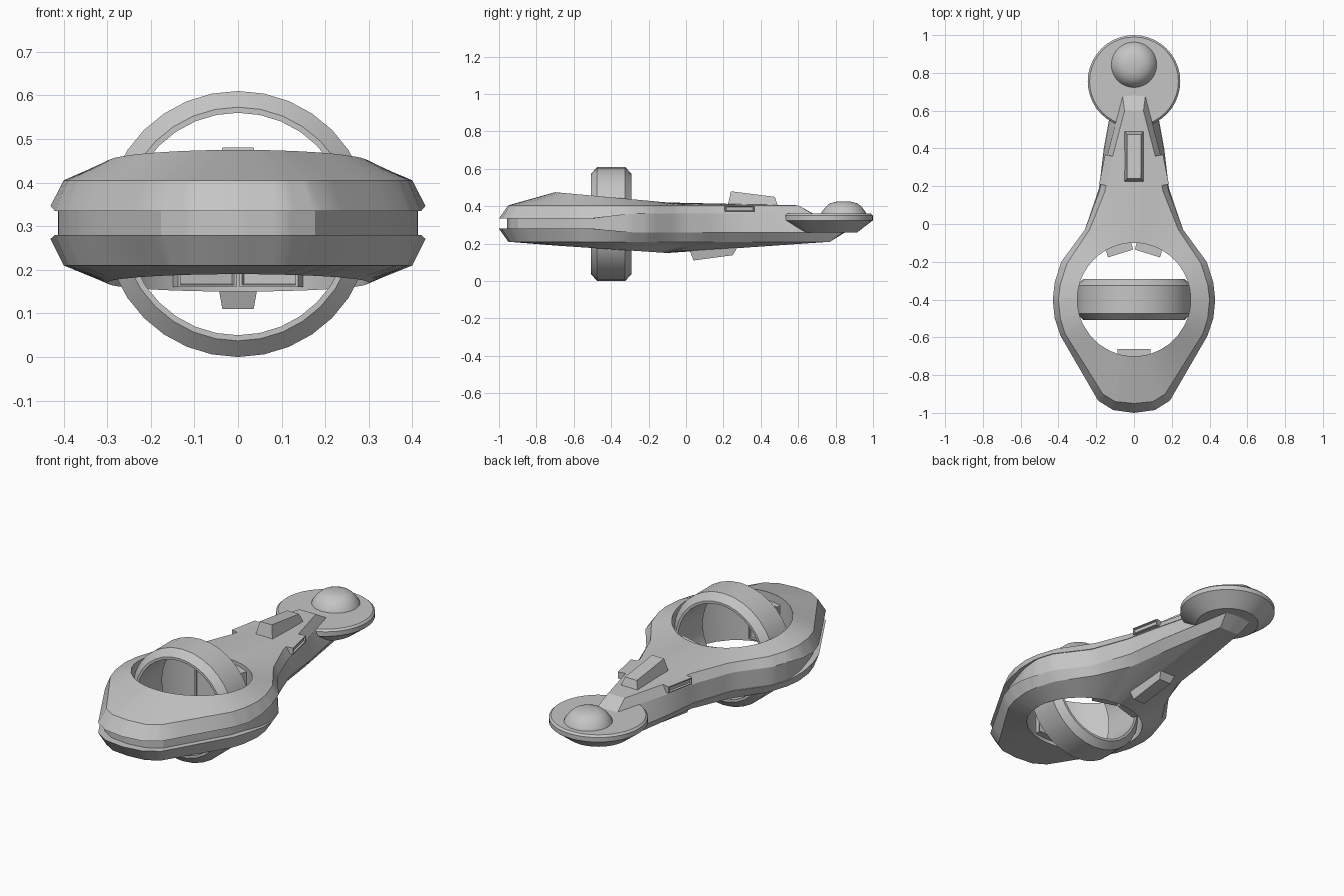
import bpy, bmesh, math
from mathutils import Matrix, Vector

cube = bpy.data.objects.get("Cube")
if cube:
    bpy.data.objects.remove(cube, do_unlink=True)

GREY = (0.56, 0.56, 0.56, 1)
grey = bpy.data.materials.new("hull grey")
grey.use_nodes = True
grey.diffuse_color = GREY
grey.node_tree.nodes["Principled BSDF"].inputs["Base Color"].default_value = GREY


def finish(name, bm, smooth=None):
    bmesh.ops.recalc_face_normals(bm, faces=bm.faces)
    mesh = bpy.data.meshes.new(name)
    bm.to_mesh(mesh)
    bm.free()
    mesh.materials.append(grey)
    ob = bpy.data.objects.new(name, mesh)
    bpy.context.collection.objects.link(ob)
    if smooth:
        bpy.ops.object.select_all(action='DESELECT')
        ob.select_set(True)
        bpy.context.view_layer.objects.active = ob
        bpy.ops.object.shade_smooth_by_angle(angle=math.radians(smooth))
    return ob


def bridge(bm, loops, wrap=False):
    """Join matching closed loops of points with quads."""
    rows = [[bm.verts.new(p) for p in loop] for loop in loops]
    n = len(rows[0])
    pairs = list(zip(rows, rows[1:])) + ([(rows[-1], rows[0])] if wrap else [])
    for a, b in pairs:
        for i in range(n):
            j = (i + 1) % n
            bm.faces.new((a[i], a[j], b[j], b[i]))
    return rows


def lathe(name, profile, centre, axis='Z', segs=40, wrap=False, smooth=30):
    """Turn (radius, height) points around an axis."""
    bm = bmesh.new()
    loops = []
    for r, h in profile:
        ring = [(r * math.cos(math.tau * i / segs), r * math.sin(math.tau * i / segs), h)
                for i in range(segs)]
        loops.append(ring)
    rows = bridge(bm, loops, wrap)
    if not wrap:
        bm.faces.new(rows[0])
        bm.faces.new(rows[-1])
    turn = Matrix.Rotation(math.pi / 2, 4, 'X') if axis == 'Y' else Matrix()
    bmesh.ops.transform(bm, matrix=Matrix.Translation(centre) @ turn, verts=bm.verts)
    return finish(name, bm, smooth)


def wedge(name, base, top):
    """Block with base and top given as (half width, y front, y back, z front, z back)."""
    bm = bmesh.new()
    bmesh.ops.create_cube(bm, size=2)
    for v in bm.verts:
        w, y0, y1, z0, z1 = top if v.co.z > 0 else base
        back = v.co.y > 0
        v.co = (w * v.co.x, y1 if back else y0, z1 if back else z0)
    return finish(name, bm)


def panel(name, centre, size, angle, face, depth):
    """Bevelled box with one recessed face."""
    bm = bmesh.new()
    bmesh.ops.create_cube(bm, size=1)
    bmesh.ops.scale(bm, vec=size, verts=bm.verts)
    bm.normal_update()
    front = [f for f in bm.faces if f.normal.dot(Vector(face)) > 0.9]
    bmesh.ops.inset_region(bm, faces=front, thickness=0.008)
    bmesh.ops.inset_region(bm, faces=front, thickness=0.003, depth=-depth)
    m = Matrix.Translation(centre) @ Matrix.Rotation(angle, 4, 'Z')
    bmesh.ops.transform(bm, matrix=m, verts=bm.verts)
    return finish(name, bm)


# Hull plan outlines, right half from the nose to the tail
HOLE_Y, HOLE_R = -0.4, 0.3
body = [(0, -1), (.11, -.985), (.19, -.935), (.39, -.59), (.42, -.5), (.43, -.4),
        (.42, -.31), (.385, -.2), (.26, -.03)]
body_in = [(0, -.95), (.1, -.94), (.165, -.9), (.365, -.58), (.39, -.5), (.4, -.4),
           (.39, -.32), (.355, -.21), (.235, -.03)]
upper = body + [(.185, .17), (.145, .35), (.06, .675), (0, .68)]
upper_in = body_in + [(.155, .17), (.115, .35), (.05, .6), (0, .6)]
lower = body + [(.185, .19), (.16, .4), (.08, .84), (0, .85)]
lower_in = body_in + [(.15, .17), (.12, .4), (.06, .77), (0, .77)]


def outline(half, steps=4):
    pts = half + [(-x, y) for x, y in half[-2:0:-1]]
    out = []
    for (ax, ay), (bx, by) in zip(pts, pts[1:] + pts[:1]):
        for k in range(steps):
            t = k / steps
            out.append((ax + (bx - ax) * t, ay + (by - ay) * t))
    return out


def neck(y):
    """0 around the wide body, 1 along the neck."""
    return min(max((y + 0.5) / 0.22, 0), 1)


def at_height(half, z):
    return [(x, y, z(y)) for x, y in outline(half)]


def recess(half, z):
    loop = []
    for x, y in outline(half):
        s = 0.93 + 0.06 * neck(y)
        loop.append((x * s, HOLE_Y + (y - HOLE_Y) * s, z(y)))
    return loop


def rim(half, z):
    loop = []
    for x, y in outline(half):
        d = math.hypot(x, y - HOLE_Y)
        px, py = x / d * HOLE_R, HOLE_Y + (y - HOLE_Y) / d * HOLE_R
        loop.append((px, py, z(py)))
    return loop


def groove_top(y): return 0.335 + 0.025 * neck(y)
def groove_bottom(y): return 0.28 - 0.02 * neck(y)


# Hull: both shells, the groove between them and the wall of the hole
bm = bmesh.new()
bridge(bm, [
    rim(lower_in, lambda y: 0.19 - 0.04 * (y + 0.7) / 0.6),
    at_height(lower_in, lambda y: 0.21),
    at_height(lower, groove_bottom),
    recess(lower, groove_bottom),
    recess(upper, groove_top),
    at_height(upper, groove_top),
    at_height(upper_in, lambda y: 0.405),
    rim(upper_in, lambda y: 0.475 - 0.055 * (y + 0.7) / 0.6),
], wrap=True)
finish("hull", bm, 25)

# Upright ring in the hole
lathe("upright_ring", [(.255, -.108), (.268, -.108), (.305, -.075), (.305, .075),
                       (.268, .108), (.255, .108)], (0, HOLE_Y, .305), 'Y', 32, True)

# Tail disc and its dome
lathe("tail_disc", [(.16, .26), (.245, .325), (.245, .35), (.235, .36)], (0, .755, 0))
lathe("tail_dome", [(.123, .35), (.118, .367), (.1, .393), (.075, .415), (.04, .424),
                    (.01, .426)], (0, .843, 0), smooth=50)

# Slanted blocks above and below the neck
wedge("top_block", (.055, .22, .495, .39, .39), (.036, .24, .475, .48, .45))
wedge("bottom_block", (.036, .04, .25, .11, .138), (.05, .01, .28, .19, .19))

# Side vents and panels inside the hole
for side, s in (("left", 1), ("right", -1)):
    panel(side + "_vent", (s * .147, .285, .387), (.045, .16, .036), s * .2, (s, 0, 0), .01)
    panel(side + "_back_panel", (s * .078, -.132, .28), (.14, .05, .24), -s * .3,
          (0, -1, 0), .01)
panel("front_panel", (0, -.685, .32), (.175, .045, .22), 0, (0, 1, 0), .01)
